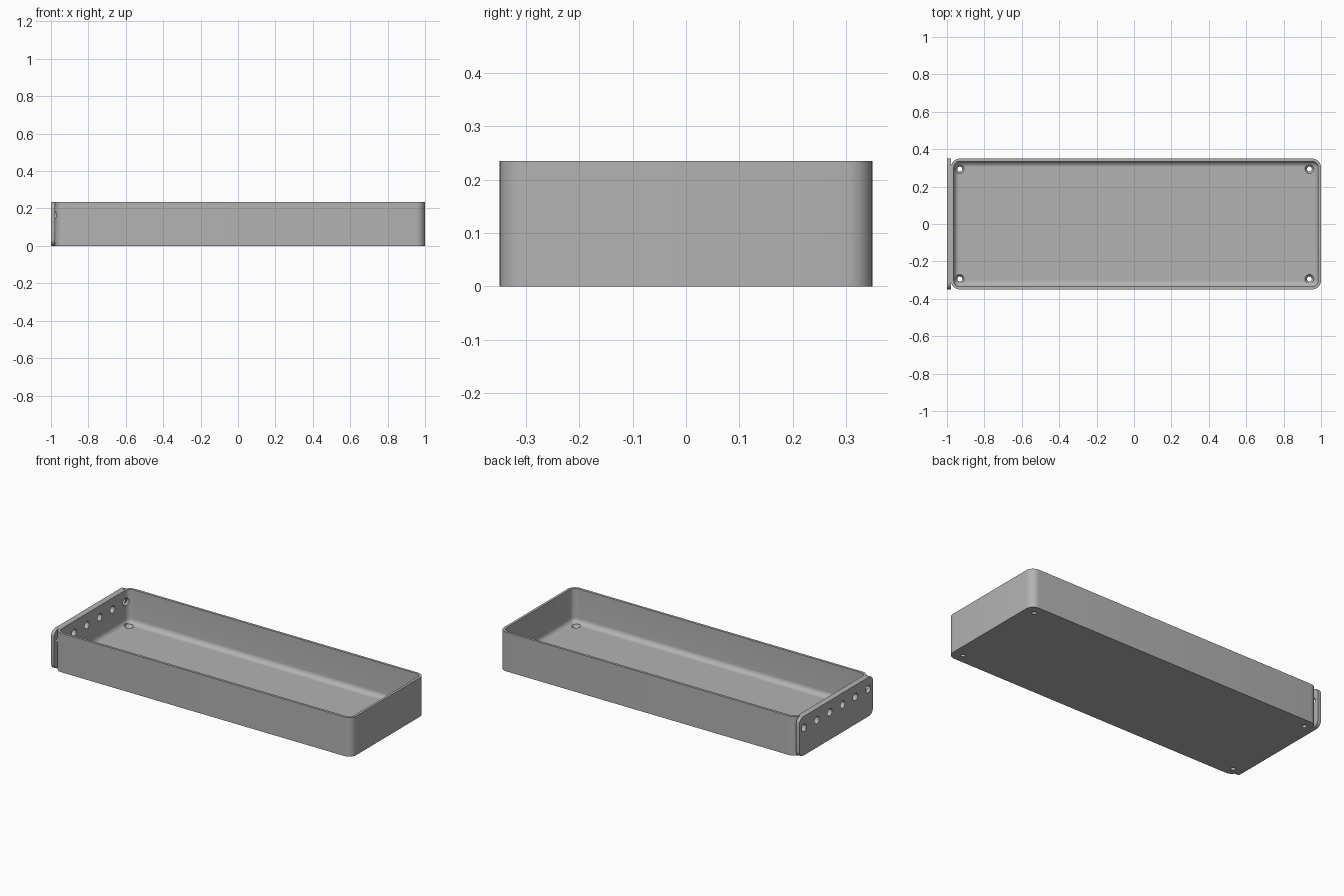
import bpy
import bmesh
from math import cos, sin, pi, radians
from mathutils import Vector

cube = bpy.data.objects.get("Cube")
if cube:
    bpy.data.objects.remove(cube, do_unlink=True)

# Main dimensions
HEIGHT, HALF_W = 0.235, 0.35
LEFT, RIGHT = -0.979, 1.0
WALL, FLOOR, FILLET = 0.015, 0.03, 0.03
CORNER = 0.048
MID_X, HALF_L = (LEFT + RIGHT) / 2, (RIGHT - LEFT) / 2

grey = bpy.data.materials.new("plain grey")
grey.use_nodes = True
colour = (0.45, 0.45, 0.45, 1)
grey.diffuse_color = colour
grey.node_tree.nodes["Principled BSDF"].inputs["Base Color"].default_value = colour


def rounded_rect(a, b, r, steps=8):
    """Points of a rounded rectangle with half sizes a and b."""
    pts = []
    for k, (sx, sy) in enumerate([(1, 1), (-1, 1), (-1, -1), (1, -1)]):
        for i in range(steps + 1):
            t = (k + i / steps) * pi / 2
            pts.append((sx * (a - r) + r * cos(t), sy * (b - r) + r * sin(t)))
    return pts


def loft(name, rings):
    """Skin a list of matching rings and cap both ends."""
    bm = bmesh.new()
    loops = [[bm.verts.new(p) for p in ring] for ring in rings]
    n = len(loops[0])
    for low, high in zip(loops, loops[1:]):
        for i in range(n):
            j = (i + 1) % n
            bm.faces.new((low[i], low[j], high[j], high[i]))
    bm.faces.new(loops[0][::-1])
    bm.faces.new(loops[-1])
    bmesh.ops.recalc_face_normals(bm, faces=bm.faces)
    mesh = bpy.data.meshes.new(name)
    bm.to_mesh(mesh)
    bm.free()
    obj = bpy.data.objects.new(name, mesh)
    bpy.context.collection.objects.link(obj)
    mesh.materials.append(grey)
    return obj


def turned(name, centre, axis, profile, sides=32):
    """Round cutter: profile is (distance along axis, radius)."""
    rings = []
    for d, r in profile:
        ring = []
        for i in range(sides):
            c, s = r * cos(2 * pi * i / sides), r * sin(2 * pi * i / sides)
            local = (d, c, s) if axis == "x" else (c, s, d)
            ring.append(Vector(centre) + Vector(local))
        rings.append(ring)
    cutter = loft(name, rings)
    cutter.hide_render = True
    return cutter


def cut(obj, cutters):
    bpy.context.view_layer.objects.active = obj
    for c in cutters:
        mod = obj.modifiers.new("hole", "BOOLEAN")
        mod.operation, mod.solver, mod.object = "DIFFERENCE", "EXACT", c
        bpy.ops.object.modifier_apply(modifier=mod.name)


def tray_ring(inset, z):
    pts = rounded_rect(HALF_L - inset, HALF_W - inset, CORNER - inset)
    return [(MID_X + x, y, z) for x, y in pts]


# Open tray: outer wall, rim, inner wall, filleted floor
rings = [tray_ring(0, 0), tray_ring(0, HEIGHT), tray_ring(WALL, HEIGHT)]
for i in range(9):
    t = i / 8 * pi / 2
    rings.append(tray_ring(WALL + FILLET * (1 - cos(t)),
                           FLOOR + FILLET * (1 - sin(t))))
tray = loft("tray", rings)

# End plate with rounded corners
outline = rounded_rect(HALF_W, HEIGHT / 2, 0.035)
end_plate = loft("end_plate", [[(x, y, HEIGHT / 2 + z) for y, z in outline]
                               for x in (-1.0, LEFT)])

# Row of holes through the end, countersunk screw holes in the floor
row = [turned("row_cutter", (LEFT, -0.305 + 0.122 * i, 0.165), "x",
              [(-0.1, 0.022), (0.1, 0.022)]) for i in range(6)]
screws = [turned("screw_cutter", (0.003 + sx * 0.935, sy * 0.294, 0), "z",
                 [(-0.05, 0.013), (0.014, 0.013), (FLOOR, 0.024), (0.05, 0.024)])
          for sx in (-1, 1) for sy in (-1, 1)]
cut(tray, row + screws)
cut(end_plate, row)
for c in row + screws:
    bpy.data.objects.remove(c, do_unlink=True)

# Smooth rounded areas, sharp edges kept
for obj in (tray, end_plate):
    bpy.ops.object.select_all(action="DESELECT")
    obj.select_set(True)
    bpy.context.view_layer.objects.active = obj
    bpy.ops.object.shade_smooth_by_angle(angle=radians(30))
